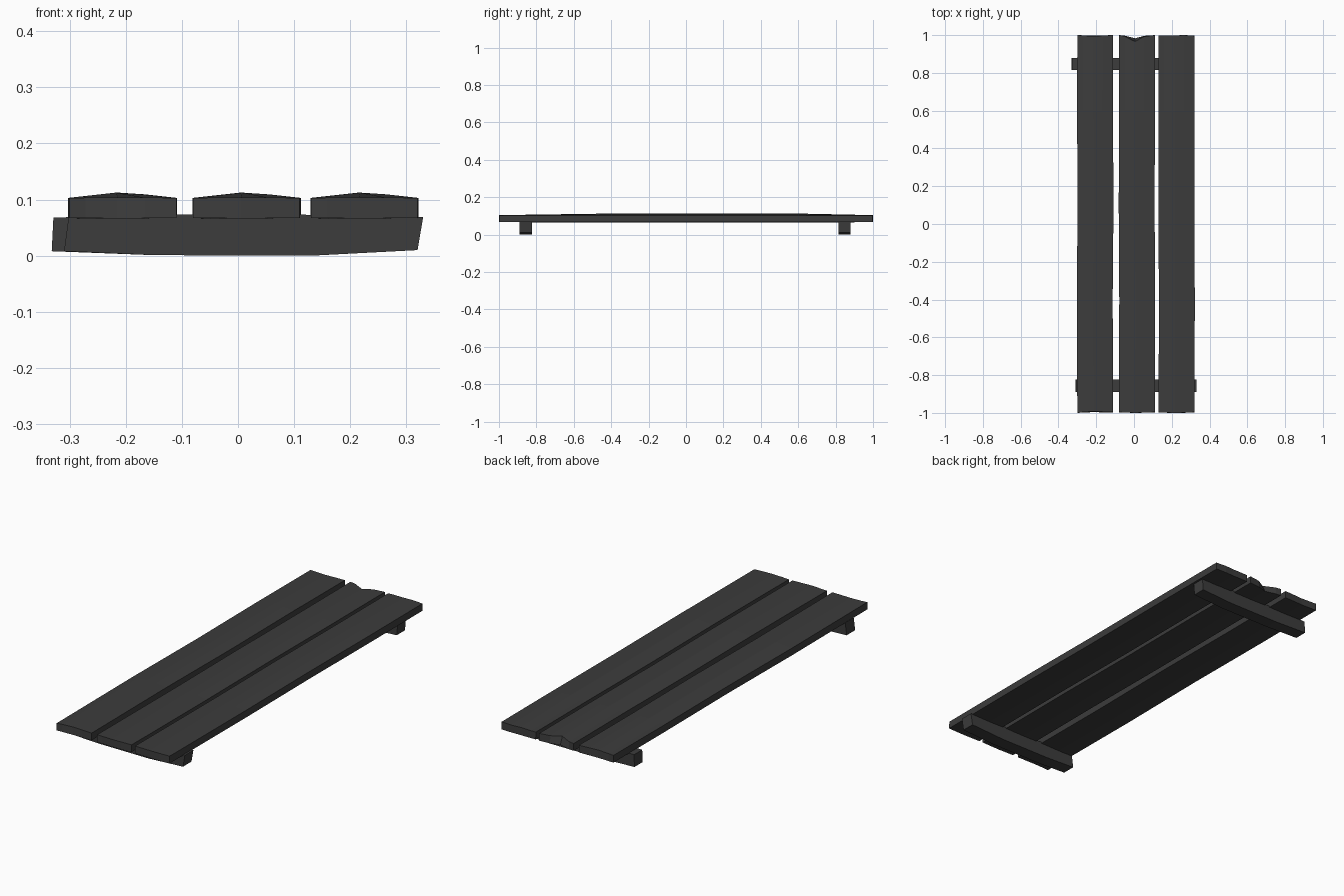
import bpy, bmesh

if "Cube" in bpy.data.objects:
    bpy.data.objects.remove(bpy.data.objects["Cube"])

mat = bpy.data.materials.new("dark_wood")
mat.diffuse_color = (0.045, 0.045, 0.045, 1)
mat.use_nodes = True
mat.node_tree.nodes["Principled BSDF"].inputs["Base Color"].default_value = mat.diffuse_color


def loft(name, rings):
    """Skin a list of equal-sized closed rings and cap both ends."""
    bm = bmesh.new()
    loops = [[bm.verts.new(p) for p in ring] for ring in rings]
    n = len(loops[0])
    for a, b in zip(loops, loops[1:]):
        for i in range(n):
            j = (i + 1) % n
            bm.faces.new((a[i], a[j], b[j], b[i]))
    # caps are strips joining bottom points to the matching top points
    for loop in (loops[0], loops[-1]):
        for i in range(n // 2 - 1):
            bm.faces.new((loop[i], loop[i + 1], loop[n - 2 - i], loop[n - 1 - i]))
    bmesh.ops.recalc_face_normals(bm, faces=bm.faces)
    me = bpy.data.meshes.new(name)
    bm.to_mesh(me)
    bm.free()
    me.materials.append(mat)
    ob = bpy.data.objects.new(name, me)
    bpy.context.collection.objects.link(ob)
    return ob


COLUMNS = (0, 0.15, 0.45, 0.7, 1)


def plank(name, x0, x1, front_chip, back_chip, bow):
    """Worn board: edges level, centre line swelling towards mid-length.
    Chips give how far each column is cut back at an end."""
    rings = []
    for y, swell, shift in ((-1, 0.1, 0), (-0.4, 1, bow), (0.1, 1, -bow / 2),
                            (0.6, 1, bow / 2), (1, 0.1, 0)):
        bottom, top = [], []
        for k, f in enumerate(COLUMNS):
            x = x0 + (x1 - x0) * f + shift
            tent = (1 - abs(2 * f - 1)) * swell
            cut = front_chip[k] if y == -1 else -back_chip[k] if y == 1 else 0
            bottom.append((x, y + cut * 0.5, 0.067 - 0.004 * tent))
            top.append((x, y + cut, 0.103 + 0.0105 * tent))
        rings.append(bottom + top[::-1])
    return loft(name, rings)


# Three long boards
plank("left_plank", -0.30, -0.11, (0, .004, .008, .006, 0.004), (0, .002, .006, .003, 0), -0.003)
plank("middle_plank", -0.08, 0.11, (0.004, .003, 0, .002, 0.004), (0, .005, .034, .008, 0), 0.002)
plank("right_plank", 0.13, 0.32, (0.004, .002, 0, .001, 0.004), (0.003, .002, .003, 0, 0.004), 0.002)


def crossbeam(name, y0, y1, left, right):
    """Beam under the boards; left/right are (bottom x, top x) of each end."""
    rings = []
    for (xb, xt), zb, zt in ((left, 0.008, 0.068), ((-0.15, -0.12), 0.001, 0.073),
                             ((0.13, 0.12), 0.0, 0.073), (right, 0.01, 0.069)):
        rings.append([(xb, y0, zb), (xb, y1, zb), (xt, y1, zt), (xt, y0, zt)])
    return loft(name, rings)


# Two supports across the underside
crossbeam("front_crossbeam", -0.89, -0.823, (-0.31, -0.302), (0.32, 0.33))
crossbeam("back_crossbeam", 0.815, 0.88, (-0.332, -0.329), (0.305, 0.31))
